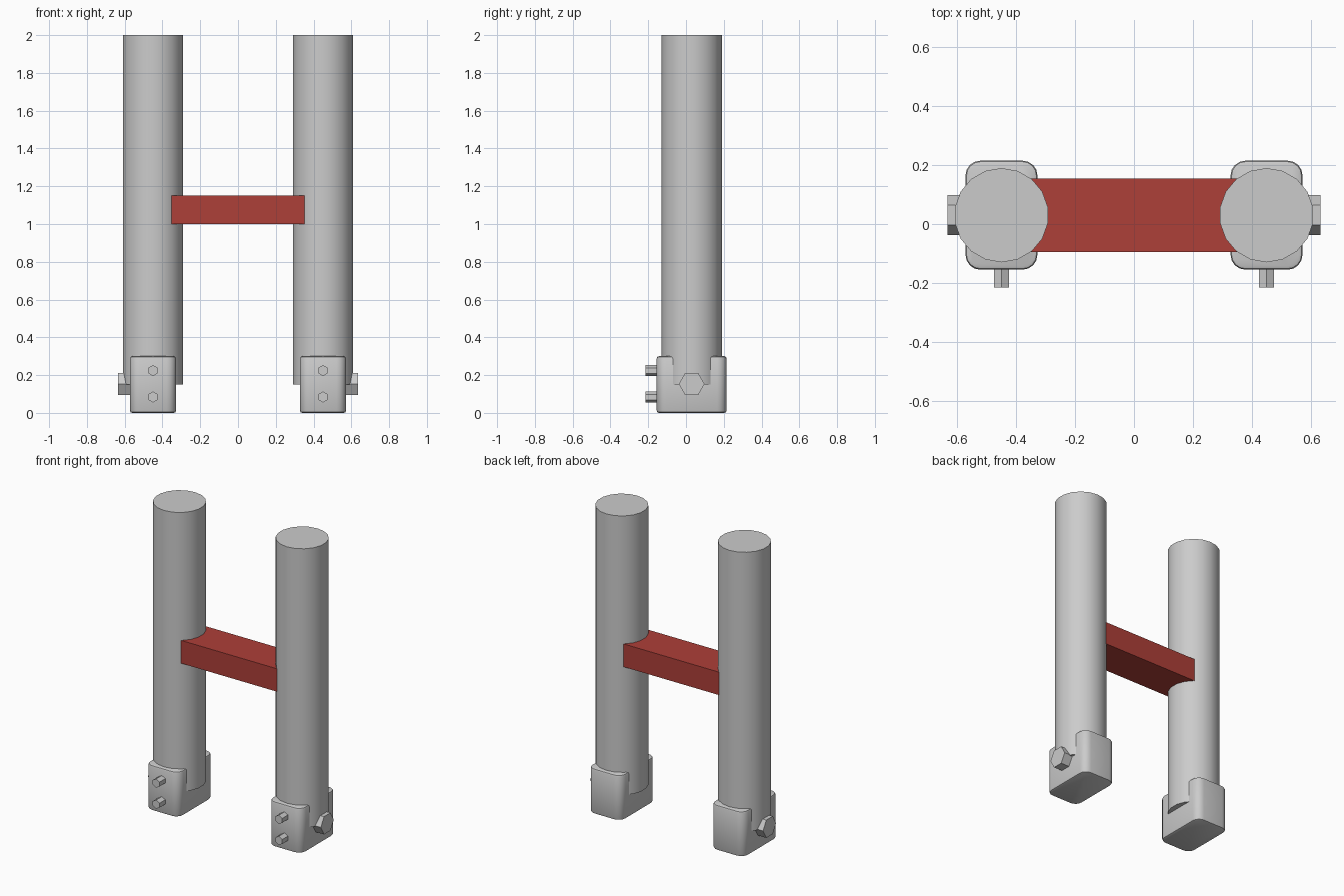
import bpy, bmesh
from math import radians
from mathutils import Matrix, Vector

if "Cube" in bpy.data.objects:
    bpy.data.objects.remove(bpy.data.objects["Cube"])


def finish(name, bm, mirror=True, smooth=False):
    bmesh.ops.recalc_face_normals(bm, faces=bm.faces)
    mesh = bpy.data.meshes.new(name)
    bm.to_mesh(mesh)
    bm.free()
    ob = bpy.data.objects.new(name, mesh)
    bpy.context.collection.objects.link(ob)
    if mirror:
        ob.modifiers.new("Mirror", 'MIRROR').use_axis[0] = True
    if smooth:
        bpy.ops.object.select_all(action='DESELECT')
        ob.select_set(True)
        bpy.context.view_layer.objects.active = ob
        bpy.ops.object.shade_smooth_by_angle(angle=radians(32))
    return ob


def prism(name, start, end, radius, sides, twist=0, smooth=False):
    """Closed prism running from start to end."""
    start, end = Vector(start), Vector(end)
    axis = end - start
    turn = axis.to_track_quat('Z', 'Y').to_matrix().to_4x4()
    matrix = Matrix.Translation((start + end) / 2) @ turn @ Matrix.Rotation(radians(twist), 4, 'Z')
    bm = bmesh.new()
    bmesh.ops.create_cone(bm, cap_ends=True, segments=sides, radius1=radius,
                          radius2=radius, depth=axis.length, matrix=matrix)
    return finish(name, bm, smooth=smooth)


def box(lo, hi):
    lo, hi = Vector(lo), Vector(hi)
    bm = bmesh.new()
    bmesh.ops.create_cube(bm, size=1, matrix=Matrix.Translation((lo + hi) / 2)
                          @ Matrix.Diagonal((*(hi - lo), 1)))
    return bm


# Upright posts
prism("post", (0.45, 0.03, 0.15), (0.45, 0.03, 2), 0.16, 18, smooth=True)

# Foot blocks: rounded corners, then softened rims
bm = box((0.328, -0.155, 0), (0.572, 0.215, 0.3))
upright = [e for e in bm.edges if abs(e.verts[0].co.z - e.verts[1].co.z) > 0.1]
bmesh.ops.bevel(bm, geom=upright, offset=0.05, segments=4, profile=0.5, affect='EDGES')
rims = [e for e in bm.edges if abs(e.verts[0].co.z - e.verts[1].co.z) < 0.01]
bmesh.ops.bevel(bm, geom=rims, offset=0.012, segments=2, profile=0.5, affect='EDGES')
finish("foot_block", bm, smooth=True)

# Large side bolts, with corners pointing front and back
prism("side_bolt", (0.5, 0.03, 0.153), (0.634, 0.03, 0.153), 0.068, 6,
      twist=30 if abs((Vector((1, 0, 0)).to_track_quat('Z', 'Y') @ Vector((0, 1, 0))).y) < 0.5 else 0)

# Small front bolts, with corners pointing up and down
for label, z in (("lower", 0.084), ("upper", 0.224)):
    prism(label + "_front_bolt", (0.45, -0.1, z), (0.45, -0.215, z), 0.029, 6)

# Crossbar
bar = finish("crossbar", box((-0.352, -0.095, 1), (0.352, 0.155, 1.152)), mirror=False)
red = bpy.data.materials.new("red")
red.diffuse_color = (0.42, 0.05, 0.04, 1)
red.use_nodes = True
red.node_tree.nodes["Principled BSDF"].inputs["Base Color"].default_value = red.diffuse_color
bar.data.materials.append(red)
